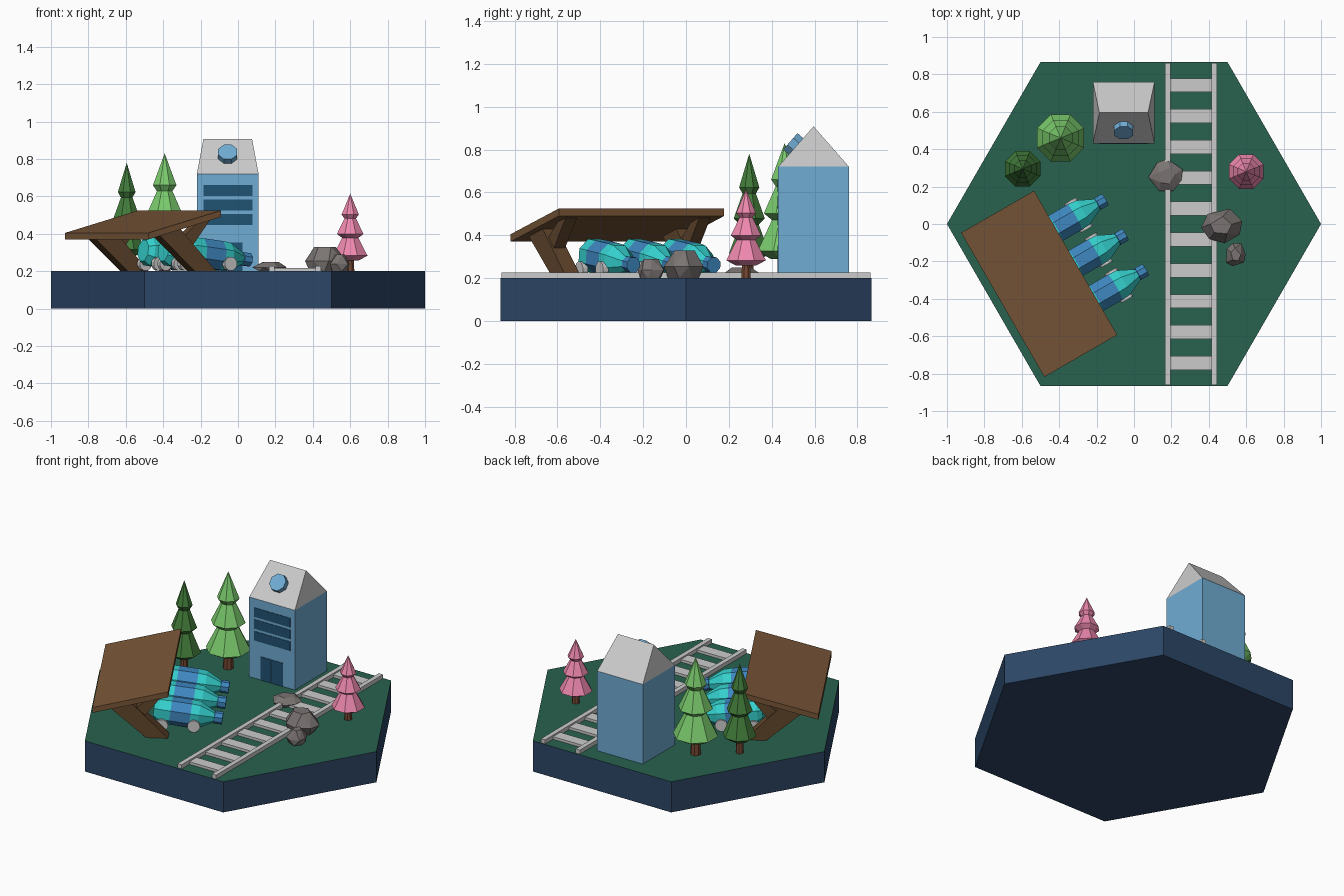
import bpy, bmesh, math, random
from mathutils import Matrix, Vector

if "Cube" in bpy.data.objects:
    bpy.data.objects.remove(bpy.data.objects["Cube"])

T, R = Matrix.Translation, Matrix.Rotation


def mat(name, r, g, b):
    m = bpy.data.materials.new(name)
    lin = [((c / 255 + 0.055) / 1.055) ** 2.4 for c in (r, g, b)]
    m.diffuse_color = (*lin, 1)
    m.use_nodes = True
    m.node_tree.nodes["Principled BSDF"].inputs["Base Color"].default_value = m.diffuse_color
    return m


NAVY = mat("navy", 44, 70, 102)
GRASS = mat("grass", 40, 98, 78)
WALL = mat("wall_blue", 112, 172, 212)
GLASS = mat("dark_glass", 32, 82, 116)
WOOD = mat("wood", 120, 86, 55)
BEAM = mat("beam_wood", 98, 70, 44)
TEAL = mat("teal", 52, 208, 205)
BLUE = mat("blue", 62, 135, 192)
TRUNK = mat("trunk", 118, 72, 50)
ROCK = mat("rock", 122, 116, 114)
DARK_LEAF = mat("dark_leaf", 66, 124, 58)
LEAF = mat("leaf", 122, 202, 108)
PINK = mat("pink_leaf", 238, 136, 174)


def finish(name, bm, mats=(), matrix=Matrix()):
    bmesh.ops.recalc_face_normals(bm, faces=bm.faces)
    me = bpy.data.meshes.new(name)
    bm.to_mesh(me)
    bm.free()
    for m in mats:
        me.materials.append(m)
    ob = bpy.data.objects.new(name, me)
    ob.matrix_world = matrix
    bpy.context.collection.objects.link(ob)
    return ob


def box(name, x0, x1, y0, y1, z0, z1, mats=()):
    bm = bmesh.new()
    bmesh.ops.create_cube(bm, size=1)
    for v in bm.verts:
        v.co = Vector(((x0 + x1) / 2 + v.co.x * (x1 - x0),
                       (y0 + y1) / 2 + v.co.y * (y1 - y0),
                       (z0 + z1) / 2 + v.co.z * (z1 - z0)))
    return finish(name, bm, mats)


def extrude_xz(name, pts, y0, y1, mats, matrix):
    """Extrude an x-z profile along y."""
    bm = bmesh.new()
    f = bm.faces.new([bm.verts.new((x, y0, z)) for x, z in pts])
    ext = bmesh.ops.extrude_face_region(bm, geom=[f])["geom"]
    bmesh.ops.translate(bm, vec=(0, y1 - y0, 0),
                        verts=[g for g in ext if isinstance(g, bmesh.types.BMVert)])
    return finish(name, bm, mats, matrix)


def lathe(name, profile, sides, mats, matrix=Matrix(), bands=None):
    """Stack of rings (radius, height), with optional material per band."""
    bm = bmesh.new()
    rings = []
    for r, z in profile:
        if r == 0:
            rings.append([bm.verts.new((0, 0, z))] * sides)
        else:
            rings.append([bm.verts.new((r * math.cos(a), r * math.sin(a), z)) for a in
                          [2 * math.pi * (i + 0.5) / sides for i in range(sides)]])
    for k, (a, b) in enumerate(zip(rings, rings[1:])):
        for i in range(sides):
            j = (i + 1) % sides
            f = bm.faces.new(list(dict.fromkeys((a[i], a[j], b[j], b[i]))))
            f.material_index = bands[k] if bands else 0
    for k, ring in ((0, rings[0]), (-1, rings[-1])):
        if profile[k][0] > 0:
            bm.faces.new(ring).material_index = bands[k] if bands else 0
    return finish(name, bm, mats, matrix)


# Hexagonal base with grass on top
base = lathe("base", [(1, 0), (1, 0.2)], 6, [NAVY, GRASS], R(math.radians(30), 4, 'Z'))
for p in base.data.polygons:
    p.material_index = int(p.normal.z > 0.9)

# Railway track
for side, x in (("left", 0.18), ("right", 0.43)):
    box(f"{side}_rail", x - 0.015, x + 0.015, -0.86, 0.86, 0.2, 0.227)
for i in range(10):
    y = -0.743 + i * 0.165
    box(f"sleeper_{i + 1}", 0.185, 0.425, y - 0.037, y + 0.037, 0.2, 0.217)

# Building: walls, hipped roof, windows, doors, round roof window
box("building_walls", -0.22, 0.11, 0.43, 0.76, 0.2, 0.72, [WALL])
bm = bmesh.new()
for co in [(x, y, 0.72) for x in (-0.22, 0.11) for y in (0.43, 0.76)] + \
        [(-0.185, 0.595, 0.908), (0.075, 0.595, 0.908)]:
    bm.verts.new(co)
bmesh.ops.convex_hull(bm, input=bm.verts)
bmesh.ops.dissolve_limit(bm, angle_limit=0.02, verts=bm.verts, edges=bm.edges)
finish("building_roof", bm)
for i, z in enumerate((0.447, 0.524, 0.601)):
    box(f"window_strip_{i + 1}", -0.185, 0.078, 0.427, 0.44, z, z + 0.06, [GLASS])
for side, x in (("left", -0.137), ("right", -0.053)):
    box(f"{side}_door", x, x + 0.078, 0.427, 0.44, 0.2, 0.353, [GLASS])
slope = math.atan2(0.188, 0.165)
lathe("round_roof_window", [(0.055, -0.03), (0.055, 0.035)], 8, [BLUE and WALL],
      T((-0.055, 0.513, 0.815)) @ R(slope, 4, 'X'))

# Slanted shelter with a splayed frame near each end
shelter = T((-0.507, -0.32, 0)) @ R(math.radians(30), 4, 'Z')
extrude_xz("shelter_roof", [(-0.225, 0.37), (0.225, 0.49), (0.225, 0.525), (-0.225, 0.405)],
           -0.445, 0.445, [WOOD], shelter)
for end, y in (("front", -0.36), ("back", 0.36)):
    extrude_xz(f"{end}_leg", [(-0.14, 0.4), (-0.01, 0.435), (0.22, 0.2), (0.09, 0.2)],
               y - 0.04, y + 0.04, [BEAM], shelter)
    extrude_xz(f"{end}_strut", [(0.02, 0.38), (0.13, 0.475), (0.2, 0.49), (0.075, 0.33)],
               y - 0.03, y + 0.03, [BEAM], shelter)

# Three tank carts, nose tilted slightly down
profile = [(0.06, 0), (0.082, 0.03), (0.084, 0.1), (0.084, 0.22), (0.08, 0.27),
           (0.034, 0.36), (0.038, 0.362), (0.038, 0.41)]
bands = [0, 0, 1, 0, 0, 1, 1]
tilt = R(math.radians(90 + 7), 4, 'Y')
for i, (tx, ty) in enumerate(((-0.155, 0.13), (-0.047, -0.057), (0.061, -0.245))):
    cart = T((tx, ty, 0)) @ R(math.radians(30), 4, 'Z')
    lathe(f"tank_{i + 1}", profile, 8, [TEAL, BLUE], cart @ T((-0.407, 0, 0.311)) @ tilt, bands)
    for axle, x in (("front", -0.165), ("rear", -0.355)):
        for side, y in (("left", 0.075), ("right", -0.075)):
            lathe(f"cart_{i + 1}_{axle}_{side}_wheel", [(0.038, -0.014), (0.038, 0.014)], 12, (),
                  cart @ T((x, y, 0.24)) @ R(math.pi / 2, 4, 'X'))

# Tiered conifers
tiers = [(0.5, 0.14), (1, 0.2), (0.47, 0.43), (0.77, 0.48), (0.33, 0.68), (0.5, 0.73), (0, 1)]
for name, x, y, r, h, leaf in (("dark_tree", -0.595, 0.295, 0.102, 0.58, DARK_LEAF),
                               ("light_tree", -0.392, 0.46, 0.136, 0.63, LEAF),
                               ("pink_tree", 0.6, 0.28, 0.1, 0.415, PINK)):
    at = T((x, y, 0.2))
    lathe(f"{name}_trunk", [(r * 0.24, 0), (r * 0.2, h * 0.16)], 8, [TRUNK], at)
    lathe(f"{name}_foliage", [(a * r, b * h) for a, b in tiers], 8, [leaf], at)

# Faceted rocks: coarse hulls with flat bottoms
random.seed(5)
for i, (x, y, rx, ry, h) in enumerate(((0.172, 0.255, 0.092, 0.095, 0.05),
                                       (0.465, -0.01, 0.112, 0.1, 0.13),
                                       (0.542, -0.165, 0.058, 0.07, 0.09))):
    bm = bmesh.new()
    for z, s, n in ((0, 0.78, 6), (0.42, 1, 7), (1, 0.5, 5)):
        turn = random.uniform(0, 6)
        for k in range(n):
            a = turn + 2 * math.pi * k / n + random.uniform(-0.2, 0.2)
            q = s * random.uniform(0.9, 1.05)
            bm.verts.new((x + rx * q * math.cos(a), y + ry * q * math.sin(a), 0.2 + z * h))
    hull = bmesh.ops.convex_hull(bm, input=bm.verts)
    loose = [v for v in bm.verts if not v.link_faces]
    bmesh.ops.delete(bm, geom=loose, context='VERTS')
    bmesh.ops.dissolve_limit(bm, angle_limit=0.2, verts=bm.verts, edges=bm.edges)
    finish(f"rock_{i + 1}", bm, [ROCK])
